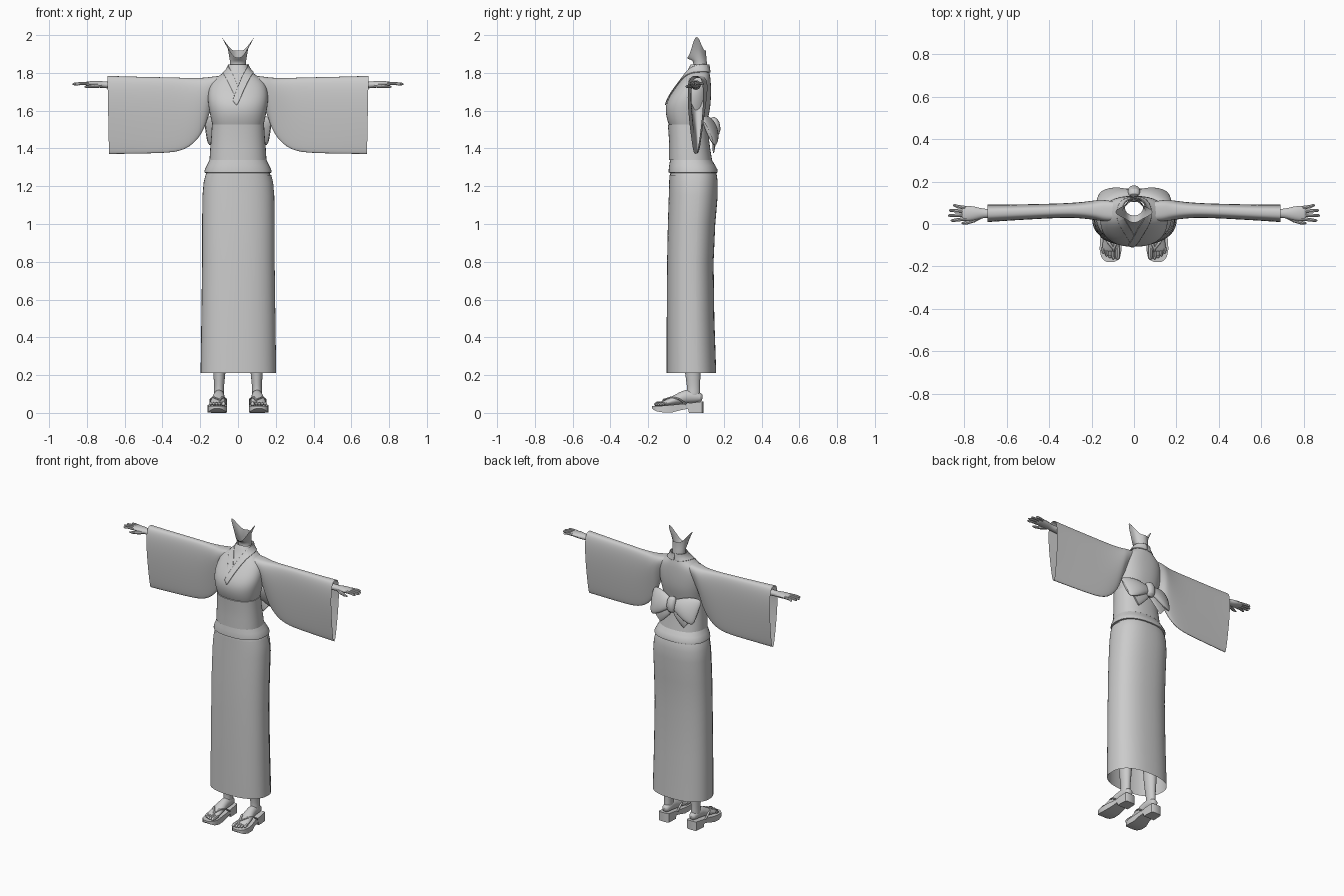
import bpy, bmesh, math
from mathutils import Vector

cloth = bpy.data.materials.new("light_grey")
cloth.diffuse_color = (0.6, 0.6, 0.6, 1)


def make(name, rings, closed=True, cap0=False, cap1=False, mirror=False, sub=0, angle=40):
    """Skin a list of equal-length point rings."""
    bm = bmesh.new()
    vs = [[bm.verts.new(p) for p in r] for r in rings]
    n = len(vs[0])
    for a, b in zip(vs, vs[1:]):
        for i in range(n if closed else n - 1):
            j = (i + 1) % n
            bm.faces.new((a[i], a[j], b[j], b[i]))
    if cap0:
        bm.faces.new(vs[0][::-1])
    if cap1:
        bm.faces.new(vs[-1])
    bmesh.ops.recalc_face_normals(bm, faces=bm.faces)
    me = bpy.data.meshes.new(name)
    bm.to_mesh(me)
    bm.free()
    me.materials.append(cloth)
    ob = bpy.data.objects.new(name, me)
    bpy.context.collection.objects.link(ob)
    if sub:
        ob.modifiers.new("smooth", "SUBSURF").levels = sub
        ob.modifiers["smooth"].render_levels = sub
    if mirror:
        ob.modifiers.new("mirror", "MIRROR")
    bpy.ops.object.select_all(action='DESELECT')
    ob.select_set(True)
    bpy.context.view_layer.objects.active = ob
    bpy.ops.object.shade_smooth_by_angle(angle=math.radians(angle))
    return ob


def spow(v, e):
    return math.copysign(abs(v) ** e, v)


def oval(z, hw, yf, yb, n=40, e=0.85, a0=0, a1=2 * math.pi, grow=0):
    """Horizontal rounded ring given half width, front y and back y."""
    full = a1 - a0 > 6.28
    out = []
    for i in range(n):
        a = a0 + (a1 - a0) * i / (n if full else n - 1)
        out.append((spow(math.cos(a), e) * (hw + grow),
                    (yf + yb) / 2 + spow(math.sin(a), e) * ((yb - yf) / 2 + grow), z))
    return out


def tube(name, path, up=(0, 0, 1), n=12, **kw):
    """Sweep an ellipse; path items are x, y, z, side radius, up radius."""
    pts = [Vector(p[:3]) for p in path]
    rings = []
    for i, p in enumerate(path):
        t = (pts[min(i + 1, len(pts) - 1)] - pts[max(i - 1, 0)]).normalized()
        s = t.cross(Vector(up)).normalized()
        u = s.cross(t)
        rings.append([pts[i] + s * p[3] * math.cos(k * 2 * math.pi / n)
                      + u * p[4] * math.sin(k * 2 * math.pi / n) for k in range(n)])
    kw.setdefault("cap0", True)
    kw.setdefault("cap1", True)
    return make(name, rings, **kw)


# Skirt, open at the hem, with an overlapping front panel
skirt = [(0.21, .198, -.098, .160), (0.5, .194, -.098, .150), (0.8, .190, -.096, .146),
         (1.0, .190, -.092, .155), (1.15, .188, -.087, .168), (1.22, .182, -.085, .168),
         (1.26, .172, -.084, .163), (1.30, .155, -.08, .15)]
make("skirt", [oval(*r) for r in skirt])
make("skirt_overlap", [oval(*r, a0=math.radians(218), a1=math.radians(370), grow=.004)
                       for r in skirt[:-1]], closed=False)

# Folded flap below the sash
make("waist_fold", [oval(*r) for r in [
    (1.27, .165, -.080, .155), (1.272, .178, -.092, .168), (1.285, .177, -.092, .168),
    (1.31, .165, -.089, .155), (1.345, .148, -.083, .133)]])

# Sash and its edge cords
make("sash", [oval(*r) for r in [
    (1.338, .140, -.08, .125), (1.338, .151, -.09, .138), (1.40, .147, -.09, .128),
    (1.46, .142, -.091, .12), (1.526, .138, -.096, .116), (1.528, .128, -.085, .105)]])

# Upper garment
torso = make("torso", [oval(*r) for r in [
    (1.50, .128, -.080, .105), (1.54, .140, -.097, .112), (1.58, .148, -.107, .122),
    (1.62, .156, -.109, .129), (1.66, .160, -.097, .132), (1.70, .158, -.072, .133),
    (1.74, .148, -.042, .132), (1.77, .125, -.020, .130), (1.79, .092, -.006, .126),
    (1.81, .066, .006, .122), (1.83, .054, .016, .119), (1.845, .050, .026, .118)]], sub=1)

# Collar bands, left side lying over the right
edge_in = [(0, .118, 1.845), (.035, .105, 1.845), (.052, .07, 1.843), (.044, .025, 1.825),
           (.025, 0, 1.785), (.006, -.04, 1.74), (-.012, -.08, 1.695), (-.03, -.1, 1.655)]
edge_out = [(0, .13, 1.80), (.05, .115, 1.80), (.082, .07, 1.80), (.074, .01, 1.79),
            (.055, -.02, 1.755), (.033, -.06, 1.71), (.014, -.09, 1.665), (-.006, -.11, 1.625)]
for name, sx, off, count in (("collar_under", -1, .003, 7), ("collar_over", 1, .007, 8)):
    rows = [[Vector((sx * a[0], a[1], a[2])).lerp(Vector((sx * b[0], b[1], b[2])), k / 4)
             for k in range(5)] for a, b in zip(edge_in[:count], edge_out[:count])]
    ob = make(name, rows, closed=False, sub=2)
    w = ob.modifiers.new("hug", "SHRINKWRAP")
    w.target, w.offset, w.wrap_mode = torso, off, 'OUTSIDE_SURFACE'
    ob.modifiers.new("thick", "SOLIDIFY").thickness = 0.005

# Neck with an open rim that rises to a point on each side
neck = [oval(z, hw, yf, yb, n=48, e=1) for z, hw, yf, yb in [
    (1.76, .050, .01, .115), (1.80, .045, .03, .114), (1.845, .042, .04, .112),
    (1.865, .043, .034, .109)]]
for f in (.5, 1):
    ring = []
    for i in range(48):
        a = i * math.pi / 24
        c, s = math.cos(a), math.sin(a)
        peak = abs(c) ** 5
        base = 1.90 + .018 * s
        ring.append((c * (.043 + .044 * peak * f ** 2), .057 + s * (.05 if s > 0 else .044 + .007 * f),
                     1.868 * (1 - f) + f * (base + (1.99 - base) * peak)))
    neck.append(ring)
make("neck", neck, angle=60)

# Wide hanging sleeves: x, top z, bottom z, centre y, half depth
sleeve = [(.09, 1.785, 1.68, .06, .060), (.13, 1.781, 1.63, .062, .066), (.155, 1.778, 1.58, .064, .066),
          (.175, 1.775, 1.51, .065, .063), (.21, 1.774, 1.45, .065, .056), (.26, 1.774, 1.405, .065, .049),
          (.31, 1.775, 1.385, .064, .046), (.37, 1.777, 1.376, .062, .045), (.48, 1.779, 1.373, .058, .047),
          (.60, 1.782, 1.371, .053, .050), (.683, 1.785, 1.370, .050, .054)]
rings = []
for x, zt, zb, yc, w in sleeve:
    ring = []
    for i in range(40):
        a = i * math.pi / 20
        f = (1 + math.cos(a)) / 2
        ring.append((x + .008 * f * (x > .6), yc + w * spow(math.sin(a), .65) * (.33 + .67 * f), zb + (zt - zb) * f))
    rings.append(ring)
ob = make("sleeve", rings, mirror=True, sub=1)

# Arms and hands
tube("arm", [(.45, .055, 1.735, .03, .03), (.62, .05, 1.736, .026, .025), (.69, .05, 1.736, .022, .019),
             (.715, .05, 1.738, .023, .018), (.745, .05, 1.74, .033, .019), (.775, .05, 1.742, .037, .016),
             (.805, .05, 1.743, .036, .011), (.812, .05, 1.743, .030, .007)], mirror=True, sub=1)
for i, (y, tip, fan) in enumerate([(.024, .863, -.008), (.042, .876, -.002), (.059, .872, .005), (.076, .852, .012)]):
    tube(f"finger_{i + 1}", [(.79, y, 1.743, .009, .009), (.83, y + fan * .5, 1.744, .008, .008),
                             (tip - .008, y + fan, 1.741, .007, .007), (tip, y + fan, 1.74, .003, .003)],
         n=8, mirror=True)
tube("thumb", [(.725, .035, 1.735, .012, .012), (.755, .018, 1.73, .011, .011),
               (.79, .006, 1.727, .009, .008), (.812, .003, 1.726, .004, .004)], n=8, mirror=True)

# Bow on the back of the sash, leaning out at the bottom
lean = (0, -.38, 1)
tube("bow_loop", [(.0, .142, 1.515, .014, .028), (.035, .142, 1.513, .020, .042), (.075, .140, 1.508, .026, .066),
                  (.12, .132, 1.50, .026, .082), (.155, .122, 1.49, .019, .084), (.172, .116, 1.485, .008, .074)],
     up=lean, n=20, mirror=True, sub=1)
tube("bow_tail", [(.0, .138, 1.50, .02, .006), (.04, .148, 1.46, .03, .008), (.085, .148, 1.425, .038, .008),
                  (.11, .146, 1.405, .040, .006)], up=(0, 1, 0), mirror=True)
tube("bow_knot", [(0, .130, 1.56, .022, .012), (0, .150, 1.55, .030, .024), (0, .160, 1.515, .031, .026),
                  (0, .160, 1.48, .029, .022), (0, .145, 1.462, .02, .012)], up=(0, 1, 0), sub=1)

# Legs and feet
tube("leg", [(.098, .036, .50, .048, .055), (.098, .036, .30, .040, .048), (.099, .036, .20, .032, .042),
             (.1, .040, .14, .026, .034), (.101, .040, .105, .027, .036), (.102, .035, .07, .028, .04)],
     up=(0, 1, 0), n=16, mirror=True, sub=1)
tube("foot", [(.1, .088, .078, .012, .014), (.1, .078, .08, .025, .024), (.1, .045, .088, .029, .035),
              (.101, .0, .088, .030, .038), (.104, -.045, .072, .036, .029), (.108, -.09, .057, .042, .019),
              (.109, -.122, .049, .040, .012), (.109, -.13, .047, .034, .008)], n=16, mirror=True, sub=1)
for i in range(5):
    x, r, tip = .077 + .0155 * i + (.005 if i else 0), .012 if i == 0 else .0085, -.168 + .003 * i * i * .6
    tube(f"toe_{i + 1}", [(x, -.11, .05, r, r), (x, tip + .016, .048, r, r), (x, tip + .004, .045, r * .8, r * .7),
                          (x, tip, .044, r * .3, r * .3)], n=8, mirror=True)

# Sandals with a heel block and a raised toe: y, half width, bottom z, top z
sole = [(.093, .026, .0, .060), (.086, .036, .0, .060), (.05, .039, .0, .056), (.016, .040, .0, .051),
        (.010, .040, .022, .050), (-.03, .043, .014, .046), (-.075, .050, .002, .042), (-.12, .052, .002, .038),
        (-.155, .045, .008, .036), (-.172, .031, .016, .036), (-.18, .014, .024, .036)]
make("sandal", [[(.104 + .006 * (y < -.05) + sx * hw, y, z) for sx, z in
                 ((-1, zb), (1, zb), (1, zt), (-1, zt))] for y, hw, zb, zt in sole],
     cap0=True, cap1=True, mirror=True, angle=35)
for name, sx in (("strap_inner", -1), ("strap_outer", 1)):
    tube(name, [(.094, -.135, .045, .005, .005), (.096, -.118, .070, .006, .005),
                (.104 + sx * .024, -.075, .083, .008, .005), (.104 + sx * .039, -.035, .072, .008, .005),
                (.104 + sx * .041, .0, .046, .006, .005)], n=8, mirror=True)
